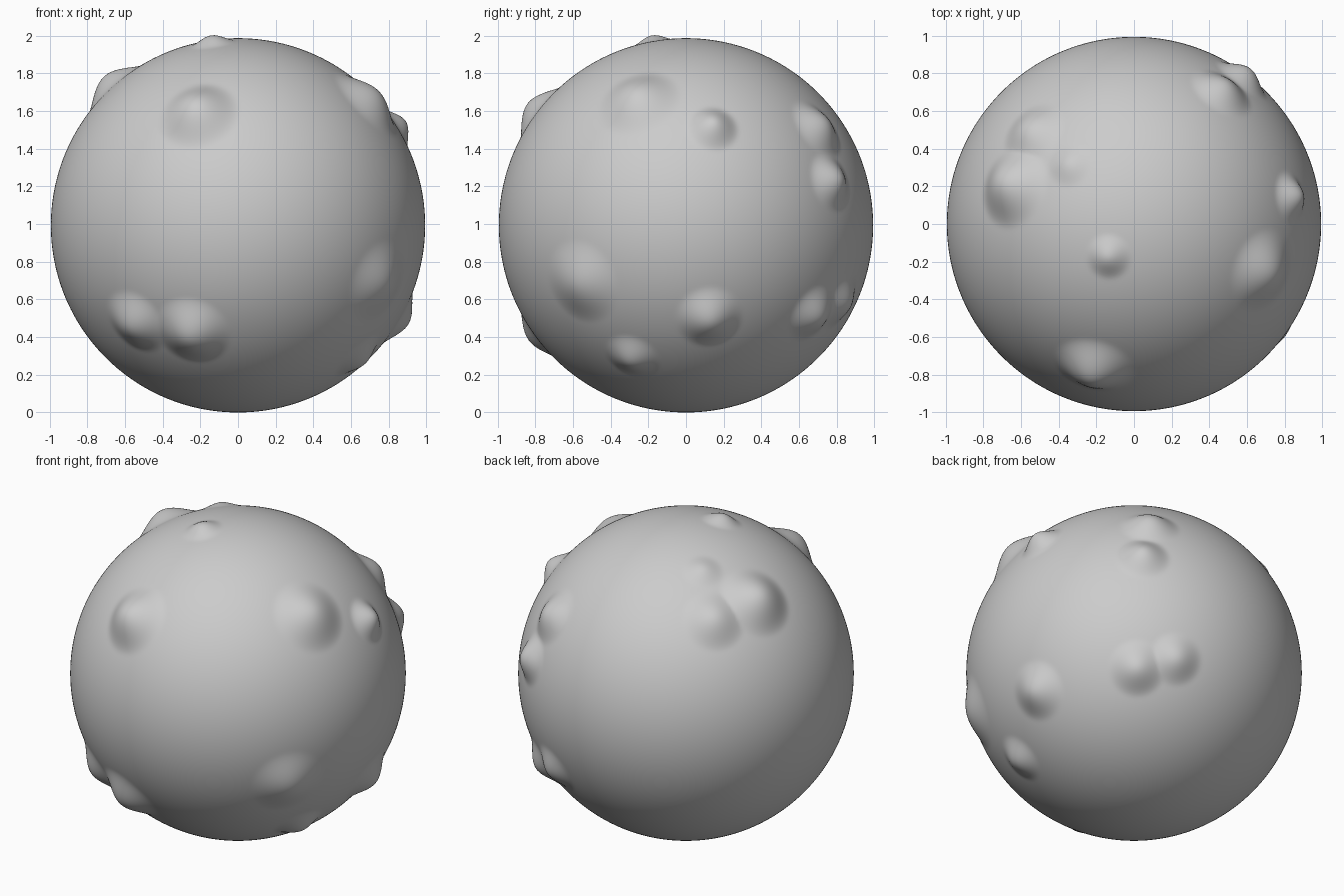
import bpy, bmesh
from mathutils import Vector

if "Cube" in bpy.data.objects:
    bpy.data.objects.remove(bpy.data.objects["Cube"])

R = 0.993          # ball radius
CENTRE = Vector((0, 0, R))

# Bumps: direction from the ball centre, height, radius of influence
BUMPS = [
    ((-0.23, -0.83, 0.64), 0.09, 0.23),    # front, upper
    ((-0.26, -0.82, -0.60), 0.07, 0.22),   # front, lower pair
    ((-0.57, -0.67, -0.54), 0.06, 0.20),
    ((-0.14, -0.18, 1.00), 0.040, 0.13),   # top
    ((-0.70, 0.22, 0.78), 0.09, 0.24),     # upper left cluster
    ((-0.57, 0.51, 0.71), 0.055, 0.20),
    ((-0.35, 0.32, 0.90), 0.025, 0.13),
    ((0.74, -0.27, 0.70), 0.07, 0.24),     # upper right
    ((0.89, 0.15, 0.55), 0.065, 0.15),
    ((0.62, 0.83, 0.25), 0.065, 0.17),     # back right, upper
    ((0.50, 0.75, 0.55), 0.06, 0.19),
    ((0.77, -0.57, -0.31), 0.045, 0.24),   # right, lower
    ((0.90, 0.13, -0.52), 0.06, 0.19),
    ((0.67, -0.30, -0.73), 0.045, 0.16),
    ((0.58, 0.72, -0.50), 0.06, 0.18),     # back right, lower
    ((0.39, 0.87, -0.43), 0.05, 0.17),
]


def bump_height(d):
    """Combined outward push for a point in unit direction d."""
    total = 0.0
    for pos, height, radius in BUMPS:
        t = 1 - (d - Vector(pos).normalized()).length / radius
        if t > 0:
            total = max(total, height * t * t * (3 - 2 * t)) + 0.25 * min(total, height * t * t * (3 - 2 * t))
    return total


# Ball with raised lumps
bm = bmesh.new()
bmesh.ops.create_icosphere(bm, subdivisions=7, radius=1)
for v in bm.verts:
    d = v.co.normalized()
    v.co = CENTRE + d * (R + bump_height(d))
for f in bm.faces:
    f.smooth = True
mesh = bpy.data.meshes.new("lumpy_ball")
bm.to_mesh(mesh)
bm.free()

grey = bpy.data.materials.new("plain grey")
grey.diffuse_color = (0.6, 0.6, 0.6, 1)
grey.use_nodes = True
grey.node_tree.nodes["Principled BSDF"].inputs["Base Color"].default_value = grey.diffuse_color
mesh.materials.append(grey)
ball = bpy.data.objects.new("lumpy_ball", mesh)
bpy.context.collection.objects.link(ball)
